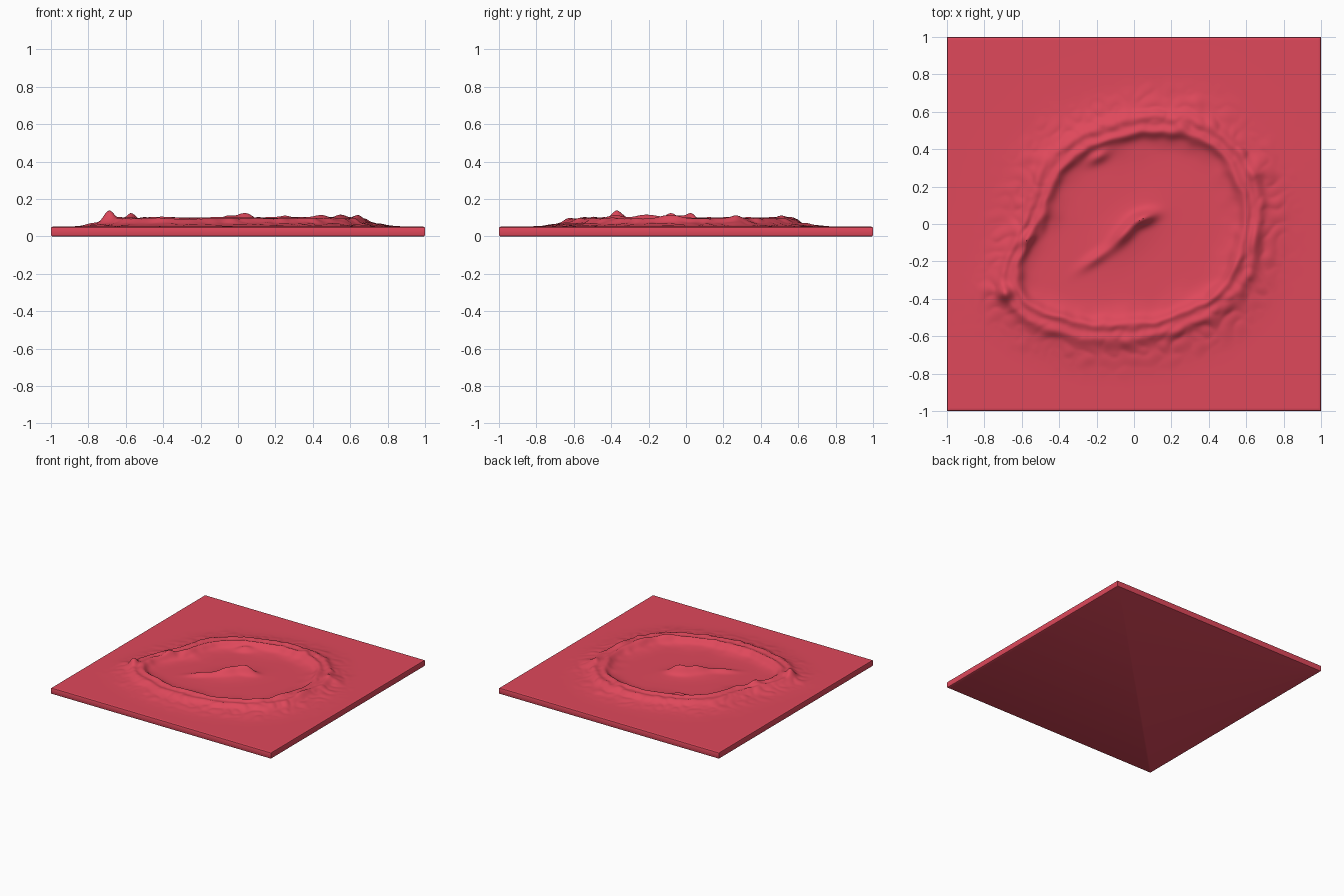
import bpy, bmesh, math
from mathutils import Vector, noise

cube = bpy.data.objects.get("Cube")
if cube:
    bpy.data.objects.remove(cube, do_unlink=True)

TOP = 0.052
EDGE = 0.992

# Crest line of the crater, anticlockwise from the east
CREST = [(0.59, 0.0), (0.58, 0.17), (0.5, 0.33), (0.34, 0.47), (0.12, 0.5),
         (-0.1, 0.46), (-0.3, 0.38), (-0.43, 0.24), (-0.49, 0.05), (-0.57, -0.1),
         (-0.63, -0.3), (-0.52, -0.45), (-0.3, -0.52), (-0.05, -0.54),
         (0.2, -0.49), (0.42, -0.39), (0.55, -0.2)]
POLAR = sorted((math.atan2(y, x) % math.tau, math.hypot(x, y)) for x, y in CREST)

# Single mounds: x, y, height, length, width, direction in degrees
MOUNDS = [
    (0.05, 0.03, 0.055, 0.07, 0.035, 20),
    (-0.05, -0.05, 0.045, 0.09, 0.035, 45),
    (-0.2, -0.18, 0.022, 0.1, 0.03, 35),
    (-0.03, -0.04, 0.015, 0.2, 0.1, 40),
    (-0.69, -0.37, 0.045, 0.04, 0.04, 0),
    (-0.57, -0.08, 0.025, 0.05, 0.03, 30),
    (-0.49, 0.0, 0.015, 0.05, 0.025, 75),
    (-0.19, 0.36, 0.025, 0.06, 0.03, 30),
    (0.24, 0.53, 0.015, 0.04, 0.03, -30),
    (0.55, -0.22, 0.015, 0.07, 0.03, 65),
    (0.64, -0.08, 0.015, 0.07, 0.04, 80),
    (0.66, 0.28, 0.02, 0.06, 0.05, 50),
    (0.45, -0.38, 0.015, 0.06, 0.04, 30),
]


def crest_radius(angle):
    """Smoothly joined crest points, as a distance from the middle."""
    n = len(POLAR)
    for i in range(n):
        a, b = POLAR[i], POLAR[(i + 1) % n]
        span = (b[0] - a[0]) % math.tau
        t = ((angle - a[0]) % math.tau) / span
        if t <= 1:
            p, q = POLAR[i - 1][1], POLAR[(i + 2) % n][1]
            m, k = (b[1] - p) / 2, (q - a[1]) / 2
            d = b[1] - a[1]
            return a[1] + t * (m + t * (3 * d - 2 * m - k + t * (m + k - 2 * d)))
    return POLAR[0][1]


def bell(distance, width):
    return math.exp(-(distance / width) ** 2)


def height(x, y):
    """Height of the ground at a point."""
    rough = noise.noise(Vector((x * 5, y * 5, 0)))
    fine = noise.noise(Vector((x * 13, y * 13, 4)))
    d = math.hypot(x, y) - crest_radius(math.atan2(y, x) % math.tau)
    d += 0.02 * rough + 0.012 * fine
    # Twin crests, broad outer skirt and sloping inner wall
    z = 0.026 * bell(d, 0.032) + 0.02 * bell(d - 0.075, 0.035)
    z += 0.024 * bell(d - 0.03, 0.15 if d > 0.03 else 0.1)
    # Ripples of thrown-out ground
    z += 0.012 * abs(fine) * bell(d - 0.12, 0.1)
    z += 0.008 * rough * bell(d, 0.09)
    for mx, my, h, length, width, turn in MOUNDS:
        c, s = math.cos(math.radians(turn)), math.sin(math.radians(turn))
        u, v = (x - mx) * c + (y - my) * s, (y - my) * c - (x - mx) * s
        z += h * bell(u, length) * bell(v, width)
    return TOP + z


# Ground surface
bm = bmesh.new()
bmesh.ops.create_grid(bm, x_segments=200, y_segments=200, size=EDGE)
for v in bm.verts:
    v.co.z = height(v.co.x, v.co.y)

# Rounded sides and flat underside
rim = [e for e in bm.edges if e.is_boundary]
size = EDGE
for half, z in ((0.998, 0.049), (1.0, 0.044), (1.0, 0.008), (0.998, 0.003), (EDGE, 0)):
    made = bmesh.ops.extrude_edge_only(bm, edges=rim)["geom"]
    rim = [g for g in made if isinstance(g, bmesh.types.BMEdge) and g.is_boundary]
    for v in {v for e in rim for v in e.verts}:
        v.co = (v.co.x * half / size, v.co.y * half / size, z)
    size = half
bmesh.ops.contextual_create(bm, geom=rim)
bmesh.ops.recalc_face_normals(bm, faces=bm.faces)

mesh = bpy.data.meshes.new("crater_tile")
bm.to_mesh(mesh)
bm.free()
tile = bpy.data.objects.new("crater_tile", mesh)
bpy.context.collection.objects.link(tile)

# Red ground colour
red = bpy.data.materials.new("rose_red")
red.use_nodes = True
colour = (0.74, 0.065, 0.105, 1)
red.diffuse_color = colour
red.node_tree.nodes["Principled BSDF"].inputs["Base Color"].default_value = colour
mesh.materials.append(red)

bpy.context.view_layer.objects.active = tile
tile.select_set(True)
bpy.ops.object.shade_smooth_by_angle(angle=math.radians(40))
